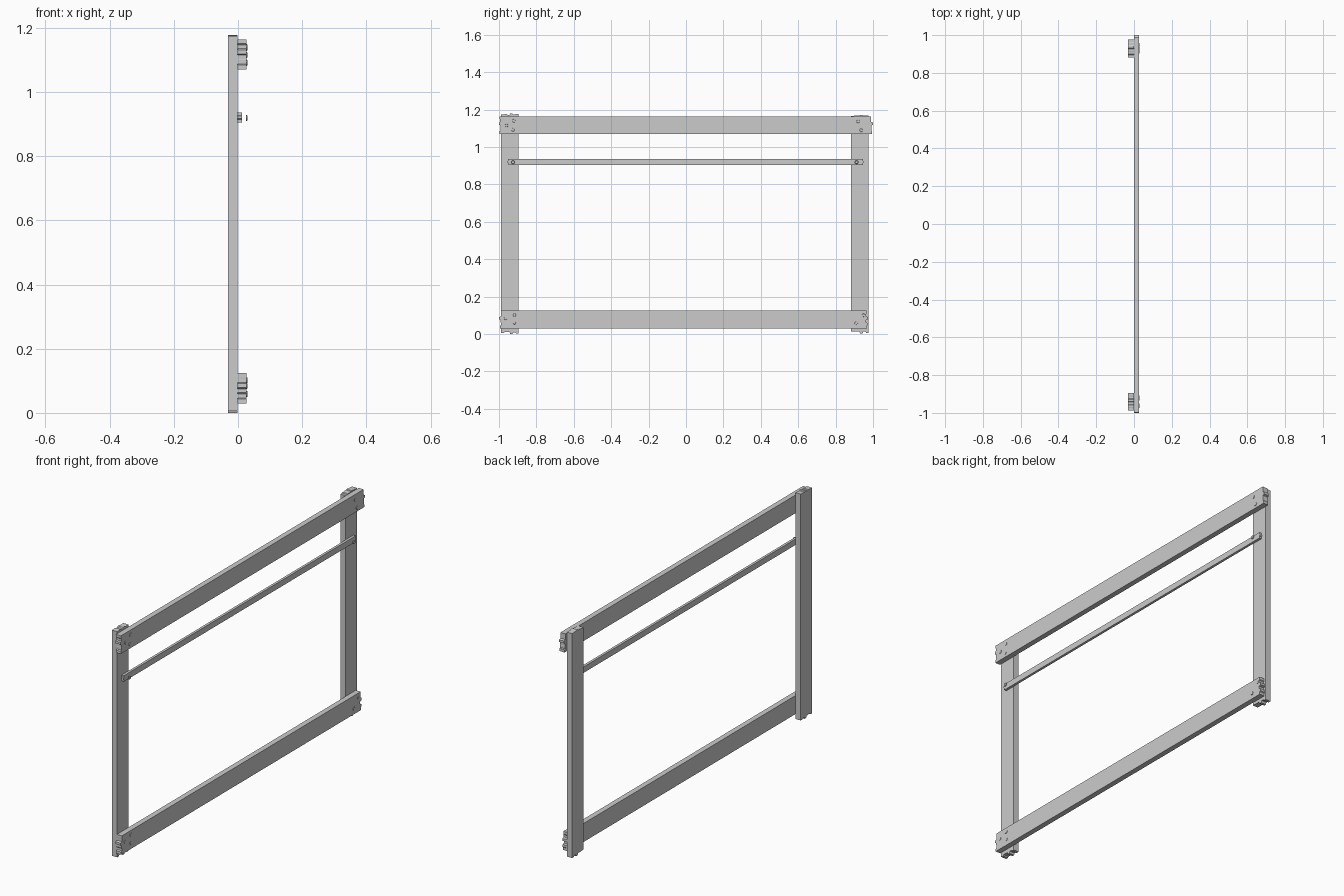
import bpy, bmesh, random
from mathutils import Vector, Matrix

if "Cube" in bpy.data.objects:
    bpy.data.objects.remove(bpy.data.objects["Cube"])

random.seed(4)


def board(name, y, z, x, vertical=False, teeth=6, depth=0.012):
    """Plank in the y-z plane, extruded along x, with rough-sawn stepped ends."""
    (a0, a1), (c0, c1) = (z, y) if vertical else (y, z)

    def end(base, inward):
        cuts = [c0 + (c1 - c0) * i / teeth for i in range(teeth + 1)]
        pts = []
        for i in range(teeth):
            d = random.uniform(0.1, 1) * depth if i != teeth // 2 else 0
            inset = 0.12 * (cuts[1] - cuts[0])
            pts += [(base + inward * d, cuts[i] + (inset if i else 0)),
                    (base + inward * d, cuts[i + 1] - (inset if i < teeth - 1 else 0))]
        return pts

    profile = end(a1, -1) + end(a0, 1)[::-1]
    bm = bmesh.new()
    verts = [bm.verts.new((x[0], c, a) if vertical else (x[0], a, c)) for a, c in profile]
    face = bm.faces.new(verts)
    new = bmesh.ops.extrude_face_region(bm, geom=[face])["geom"]
    bmesh.ops.translate(bm, vec=Vector((x[1] - x[0], 0, 0)),
                        verts=[g for g in new if isinstance(g, bmesh.types.BMVert)])
    bmesh.ops.recalc_face_normals(bm, faces=bm.faces)
    finish(name, bm)


def finish(name, bm):
    mesh = bpy.data.meshes.new(name)
    bm.to_mesh(mesh)
    bm.free()
    ob = bpy.data.objects.new(name, mesh)
    bpy.context.collection.objects.link(ob)
    return ob


# Upright posts
board("left_post", (-0.988, -0.895), (0.0, 1.178), (-0.031, -0.001), True)
board("right_post", (0.882, 0.977), (0.003, 1.172), (-0.031, -0.001), True)

# Horizontal rails across the posts
board("top_rail", (-1.0, 1.0), (1.07, 1.164), (-0.001, 0.027))
board("bottom_rail", (-1.0, 0.973), (0.029, 0.125), (-0.001, 0.027))
board("thin_rail", (-0.954, 0.949), (0.905, 0.936), (-0.001, 0.012), False, 3, 0.006)

# Nail heads at the joints
nails = [(-0.96, 1.115), (-0.92, 1.14), (-0.925, 1.092),
         (0.92, 1.137), (0.936, 1.09),
         (-0.965, 0.084), (-0.917, 0.102), (-0.917, 0.06),
         (0.91, 0.058), (0.949, 0.101),
         (-0.925, 0.919), (0.912, 0.919)]
for i, (y, z) in enumerate(nails):
    bm = bmesh.new()
    bmesh.ops.create_cone(bm, cap_ends=True, segments=8, radius1=0.01, radius2=0.008,
                          depth=0.004,
                          matrix=Matrix.Translation((0.027, y, z)) @ Matrix.Rotation(1.570796, 4, 'Y'))
    finish(f"nail_head_{i + 1}", bm)
